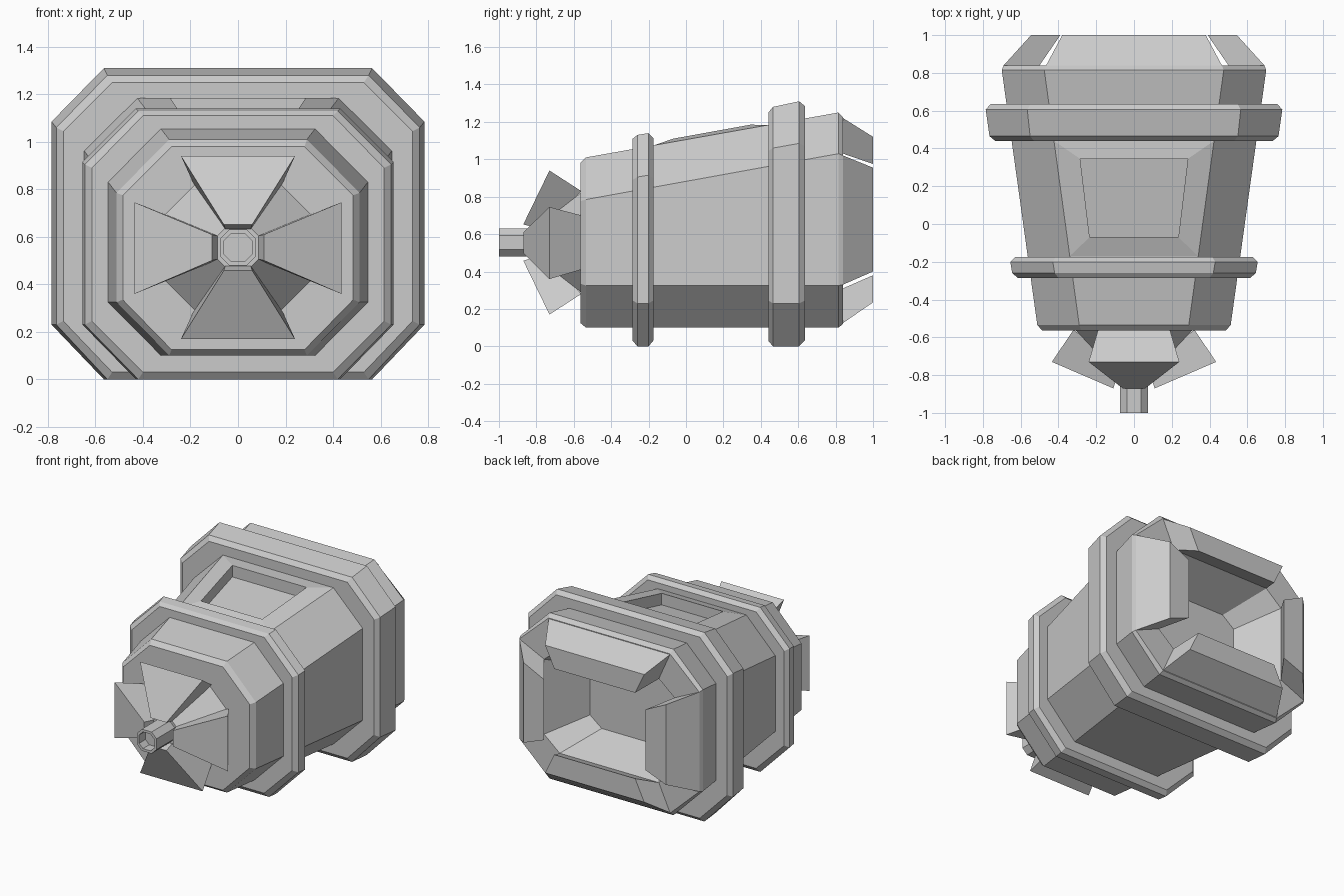
import bpy, bmesh
from mathutils import Vector

if "Cube" in bpy.data.objects:
    bpy.data.objects.remove(bpy.data.objects["Cube"])

CZ = 0.555  # height of the nozzle axis


def octo(y, hw, tw, z0, z1, zc0, zc1):
    """Chamfered rectangle section at depth y."""
    return [(tw, y, z0), (hw, y, zc0), (hw, y, zc1), (tw, y, z1),
            (-tw, y, z1), (-hw, y, zc1), (-hw, y, zc0), (-tw, y, z0)]


def finish(name, bm):
    bmesh.ops.recalc_face_normals(bm, faces=bm.faces)
    me = bpy.data.meshes.new(name)
    bm.to_mesh(me)
    bm.free()
    ob = bpy.data.objects.new(name, me)
    bpy.context.collection.objects.link(ob)
    return ob


def loft(sections, ring=False):
    """Bridge sections; close into a hollow ring or cap both ends."""
    bm = bmesh.new()
    rows = [[bm.verts.new(p) for p in s] for s in sections]
    n = len(rows[0])
    pairs = list(zip(rows, rows[1:])) + ([(rows[-1], rows[0])] if ring else [])
    for a, b in pairs:
        for i in range(n):
            j = (i + 1) % n
            bm.faces.new((a[i], a[j], b[j], b[i]))
    if not ring:
        bm.faces.new(rows[0])
        bm.faces.new(rows[-1])
    return bm


def body(y):
    """Main hull section, growing linearly towards the rear."""
    t = (y + 0.535) / 1.35
    return octo(y, 0.512 + 0.188 * t, 0.29 + 0.185 * t,
                0.10, 1.01 + 0.24 * t, 0.325, 0.785 + 0.245 * t)


# Hull with bevelled ends and a tapered rear cavity
bm = loft([octo(-0.565, 0.485, 0.28, 0.125, 0.98, 0.335, 0.775),
           body(-0.535), body(-0.17), body(0.44), body(0.815),
           octo(0.84, 0.69, 0.465, 0.12, 1.225, 0.33, 1.02),
           octo(0.84, 0.50, 0.38, 0.31, 1.03, 0.41, 0.93),
           octo(0.58, 0.33, 0.24, 0.42, 0.90, 0.49, 0.83)])
bmesh.ops.recalc_face_normals(bm, faces=bm.faces)
# Raised frame and sunken panel on top
top = next(f for f in bm.faces
           if f.normal.z > 0.9 and -0.1 < f.calc_center_median().y < 0.3)
bmesh.ops.inset_individual(bm, faces=[top], thickness=0.08)
for v in top.verts:
    s = 1 if v.co.x > 0 else -1
    v.co = (s * 0.285, 0.345, 1.185) if v.co.y > 0.13 else (s * 0.235, -0.07, 1.11)
new = bmesh.ops.extrude_discrete_faces(bm, faces=[top])["faces"]
bmesh.ops.translate(bm, verts=new[0].verts, vec=Vector((0, 0, -0.08)))
finish("hull", bm)

# Collars around the hull
finish("front_collar", loft([
    octo(-0.285, 0.50, 0.30, 0.14, 1.00, 0.34, 0.80),
    octo(-0.285, 0.615, 0.40, 0.03, 1.11, 0.245, 0.89),
    octo(-0.26, 0.645, 0.42, 0.0, 1.13, 0.23, 0.905),
    octo(-0.20, 0.655, 0.43, 0.0, 1.14, 0.23, 0.915),
    octo(-0.175, 0.63, 0.415, 0.03, 1.115, 0.245, 0.90),
    octo(-0.175, 0.52, 0.31, 0.14, 1.02, 0.34, 0.82)], ring=True))
finish("rear_collar", loft([
    octo(0.44, 0.62, 0.40, 0.13, 1.15, 0.34, 0.93),
    octo(0.44, 0.735, 0.53, 0.03, 1.25, 0.245, 1.045),
    octo(0.465, 0.765, 0.55, 0.0, 1.28, 0.23, 1.06),
    octo(0.605, 0.785, 0.565, 0.0, 1.31, 0.23, 1.085),
    octo(0.635, 0.76, 0.55, 0.03, 1.285, 0.245, 1.07),
    octo(0.635, 0.64, 0.43, 0.13, 1.18, 0.34, 0.96)], ring=True))


def quad_level(w1, y1, z1, w2, y2, z2):
    """Two edges along x, one at (y1, z1) and one at (y2, z2)."""
    return [(-w1, y1, z1), (w1, y1, z1), (w2, y2, z2), (-w2, y2, z2)]


def quad_side(s, x1, y1, a1, b1, x2, y2, a2, b2):
    """Two upright edges on side s."""
    return [(s * x1, y1, a1), (s * x1, y1, b1), (s * x2, y2, b2), (s * x2, y2, a2)]


# Rear flaps around the cavity
finish("rear_flap_top", loft([quad_level(.465, .84, 1.22, .38, .84, 1.03),
                              quad_level(.38, 1, 1.12, .31, 1, .975)]))
finish("rear_flap_bottom", loft([quad_level(.465, .84, .125, .38, .84, .31),
                                 quad_level(.38, 1, .235, .31, 1, .38)]))
for s, side in ((-1, "left"), (1, "right")):
    finish("rear_flap_" + side, loft([
        quad_side(s, .69, .84, .33, 1.02, .50, .84, .41, .93),
        quad_side(s, .545, 1, .40, .955, .39, 1, .46, .88)]))
    # Front side petals
    finish("front_petal_" + side, loft([
        quad_side(s, .11, -.87, .50, .61, .435, -.73, .36, .745),
        quad_side(s, .07, -.75, .51, .60, .32, -.56, .41, .70)]))

# Front upper and lower petals
for s, side in ((1, "top"), (-1, "bottom")):
    finish("front_petal_" + side, loft([
        quad_level(.06, -.87, CZ + s * .097, .24, -.73, CZ + s * .385),
        quad_level(.05, -.75, CZ + s * .065, .19, -.56, CZ + s * .275)]))

# Core cone between the petals
finish("nose_core", loft([octo(-.55, .32, .19, .28, .83, .41, .70),
                          octo(-.80, .09, .05, .47, .64, .51, .60)]))


# Hollow nozzle tube
def tube(y, r):
    k = r * 0.5
    return octo(y, r, k, CZ - r, CZ + r, CZ - k, CZ + k)


finish("nozzle", loft([tube(-.75, .075), tube(-1, .075), tube(-1, .058), tube(-.93, .058)]))
